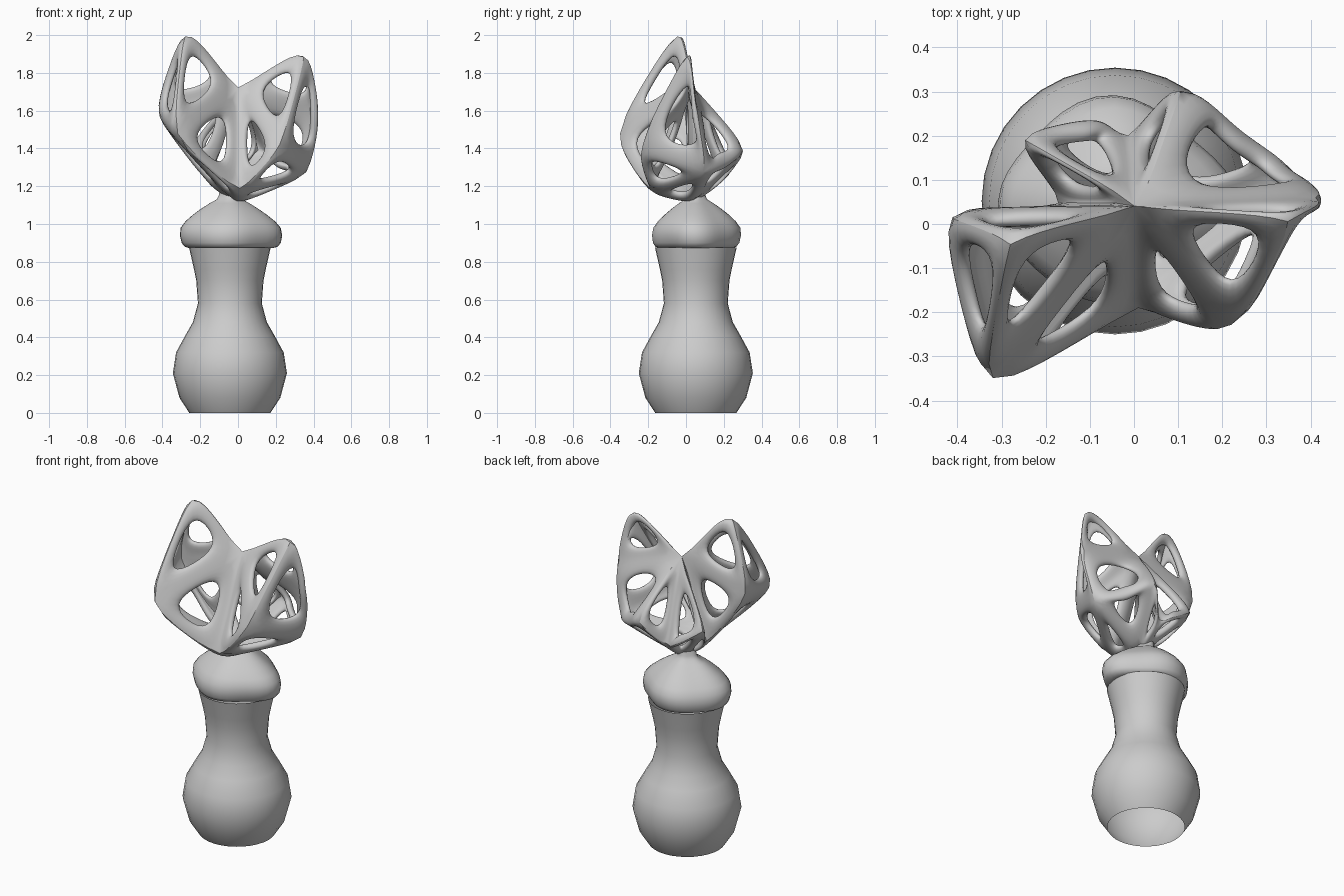
import bpy, bmesh, math
from mathutils import Vector

if "Cube" in bpy.data.objects:
    bpy.data.objects.remove(bpy.data.objects["Cube"])

AXIS = (-0.043, 0.052)


def finish(bm, name, angle=50):
    bmesh.ops.recalc_face_normals(bm, faces=bm.faces)
    me = bpy.data.meshes.new(name)
    bm.to_mesh(me)
    bm.free()
    ob = bpy.data.objects.new(name, me)
    bpy.context.collection.objects.link(ob)
    bpy.ops.object.select_all(action='DESELECT')
    ob.select_set(True)
    bpy.context.view_layer.objects.active = ob
    bpy.ops.object.shade_smooth_by_angle(angle=math.radians(angle))
    return ob


def lathe(name, profile, segs, radius=lambda r, z, a: (r, r), cap=False):
    """Revolve (r, z) points; radius() may squash or dent the ring."""
    bm = bmesh.new()
    rings = []
    for r, z in profile:
        ring = []
        for i in range(segs):
            a = 2 * math.pi * i / segs
            rx, ry = radius(r, z, a)
            ring.append(bm.verts.new((AXIS[0] + rx * math.cos(a), AXIS[1] + ry * math.sin(a), z)))
        rings.append(ring)
    for lo, hi in zip(rings, rings[1:]):
        for i in range(segs):
            j = (i + 1) % segs
            bm.faces.new((lo[i], lo[j], hi[j], hi[i]))
    if cap:
        bm.faces.new(rings[0][::-1])
        bm.faces.new(rings[-1])
    return finish(bm, name)


# Vase-shaped pedestal, open underneath
lathe("pedestal", [(.215, 0), (.267, .08), (.302, .21), (.285, .32), (.236, .41), (.196, .48),
                   (.169, .58), (.178, .7), (.19, .76), (.216, .875)], 32)


# Lumpy, slightly cornered collar with a short stem on top
def lumpy(r, z, a):
    k = 1 + .05 * math.cos(4 * a) + .03 * math.sin(3 * a + 9 * z)
    return r * k, r * k * .87


lathe("collar", [(.21, .872), (.235, .88), (.25, .9), (.258, .94), (.252, .98), (.225, 1.015),
                 (.185, 1.05), (.145, 1.08), (.1, 1.11), (.065, 1.13), (.055, 1.15),
                 (.05, 1.18)], 40, lumpy, True)

# Two-peaked hollow lattice: corner points of the faceted shell
P = {
    'T': (0, .04, 1.72),                                                    # valley
    'A': (-.28, -.045, 2.0), 'L': (-.415, .015, 1.6), 'F': (-.32, -.35, 1.48),  # left peak
    'R': (.35, .005, 1.895), 'E': (.418, .06, 1.6), 'G': (.22, -.23, 1.42), 'H': (.365, .09, 1.27),
    'D': (.01, -.19, 1.19), 'B': (-.01, .03, 1.12),                         # front low, base
    'K': (.1, .305, 1.39), 'S': (.25, .22, 1.31), 'N': (-.01, .2, 1.25),    # back
    'Q': (-.1, .245, 1.28), 'M': (-.25, .19, 1.39), 'X': (-.17, .05, 1.25),
}
P = {k: Vector(v) for k, v in P.items()}
FACES = ("TAF ALF TFD TDG TGR RGHE TRE TEHSK TKN TNQM TMX TXL TLA DHG "
         "FLXB XMB MQNB NKB KSHB HDB DFB").split()

# Push corners out so the subdivided surface passes through them
near = {k: set() for k in P}
for f in FACES:
    for a, b in zip(f, f[1:] + f[0]):
        near[a].add(b)
        near[b].add(a)
C = {k: v.copy() for k, v in P.items()}
for _ in range(4):
    new = {}
    for k, v in C.items():
        mean = sum((C[n] for n in near[k]), Vector()) / len(near[k])
        limit = v - (v - mean) * (1.55 / (len(near[k]) + 5))
        new[k] = v + (P[k] - limit) * .9
    C = new

# Each facet becomes a ring around a rounded hole
bm = bmesh.new()
cache = {}


def vert(key, co):
    if key not in cache:
        cache[key] = bm.verts.new(co)
    return cache[key]


for f in FACES:
    size = .85 if 'B' in f else 1
    centre = sum((C[k] for k in f), Vector()) / len(f)
    outer, inner = [], []
    for a, b in zip(f, f[1:] + f[0]):
        mid = (C[a] + C[b]) / 2
        outer += [vert(a, C[a]), vert(''.join(sorted(a + b)), mid)]
        inner += [bm.verts.new(centre.lerp(C[a], .46 * size)),
                  bm.verts.new(centre.lerp(mid, .62 * size))]
    n = len(outer)
    for i in range(n):
        j = (i + 1) % n
        bm.faces.new((outer[i], outer[j], inner[j], inner[i]))
lattice = finish(bm, "lattice_head", 80)
solid = lattice.modifiers.new("thickness", 'SOLIDIFY')
solid.thickness = .045
solid.offset = -1
sub = lattice.modifiers.new("rounding", 'SUBSURF')
sub.levels = sub.render_levels = 2
